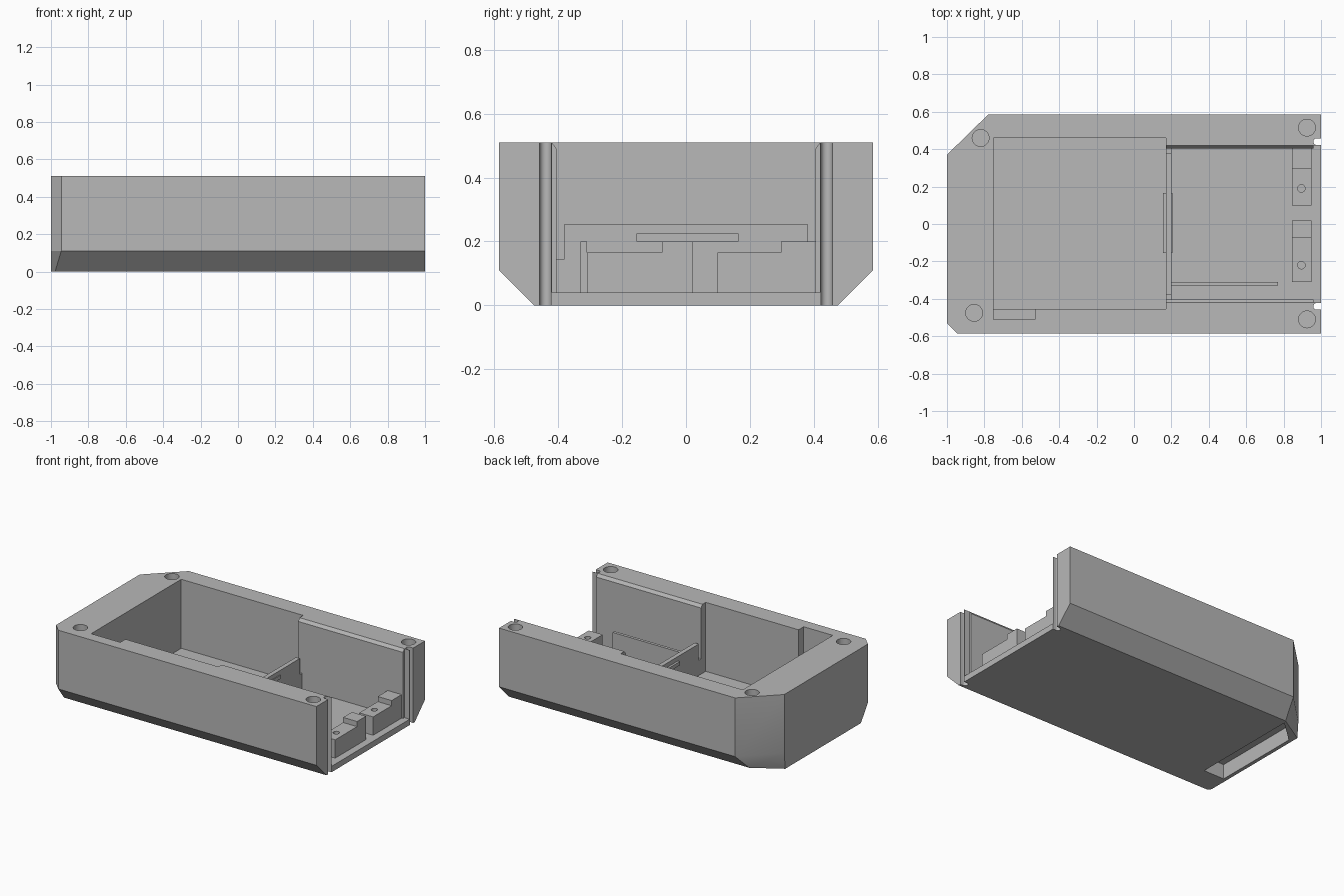
import bpy
import bmesh
from mathutils import Matrix

old = bpy.data.objects.get("Cube")
if old:
    bpy.data.objects.remove(old, do_unlink=True)

grey = bpy.data.materials.new("matte grey")
grey.use_nodes = True
colour = (0.48, 0.48, 0.48, 1)
grey.diffuse_color = colour
grey.node_tree.nodes["Principled BSDF"].inputs["Base Color"].default_value = colour


def finish(name, bm):
    bmesh.ops.recalc_face_normals(bm, faces=bm.faces)
    mesh = bpy.data.meshes.new(name)
    bm.to_mesh(mesh)
    bm.free()
    mesh.materials.append(grey)
    obj = bpy.data.objects.new(name, mesh)
    bpy.context.collection.objects.link(obj)
    return obj


def loft(name, rings):
    """Solid through matching rings of 3D points."""
    bm = bmesh.new()
    loops = [[bm.verts.new(p) for p in ring] for ring in rings]
    n = len(loops[0])
    for a, b in zip(loops, loops[1:]):
        for i in range(n):
            j = (i + 1) % n
            bm.faces.new((a[i], a[j], b[j], b[i]))
    bm.faces.new(loops[0])
    bm.faces.new(loops[-1])
    return finish(name, bm)


def box(name, x, y, z):
    ring = [(x[0], y[0]), (x[1], y[0]), (x[1], y[1]), (x[0], y[1])]
    return loft(name, [[(*p, h) for p in ring] for h in z])


def along_x(name, x, profile):
    return loft(name, [[(s, *p) for p in profile] for s in x])


def cylinder(name, x, y, r, z):
    bm = bmesh.new()
    bmesh.ops.create_cone(bm, cap_ends=True, segments=32, radius1=r, radius2=r,
                          depth=z[1] - z[0],
                          matrix=Matrix.Translation((x, y, (z[0] + z[1]) / 2)))
    return finish(name, bm)


def cut(target, cutters):
    for c in cutters:
        c.hide_render = True
        mod = target.modifiers.new("cut", 'BOOLEAN')
        mod.operation = 'DIFFERENCE'
        mod.solver = 'EXACT'
        mod.object = c
        bpy.context.view_layer.objects.active = target
        bpy.ops.object.modifier_apply(modifier=mod.name)
        bpy.data.objects.remove(c, do_unlink=True)


# Outer shell: cut corners and sloping lower sides
outline = [(1, -.585), (1, .585), (-.78, .585), (-1, .37), (-1, -.53), (-.945, -.585)]
base = [(1, -.475), (1, .475), (-.81, .475), (-1, .36), (-1, -.455), (-.978, -.475)]
shell = loft("case_shell", [[(*p, 0) for p in base],
                            [(*p, .11) for p in outline],
                            [(*p, .51) for p in outline]])

# Main cavity, open bay with bevelled rims, side pocket
half = [(.405, .04), (.405, .49), (.42, .51), (.42, .6)]
bay = half + [(-y, z) for y, z in reversed(half)]
cutters = [
    box("cavity_cutter", (-.75, .17), (-.455, .46), (.04, .6)),
    along_x("bay_cutter", (.16, 1.1), bay),
    box("pocket_cutter", (-.75, -.53), (-.51, -.44), (.15, .6)),
    box("mouth_cutter", (.96, 1.1), (-.42, .42), (.04, .6)),
]

# Finger recess under the closed end
grip = [(-.82, -.31), (-.975, -.31), (-.975, .31), (-.82, .45)]
cutters.append(loft("grip_cutter", [[(*p, z) for p in grip] for z in (-.1, .1)]))

# Screw holes and cover grooves
for x, y in [(.925, .515), (.925, -.51), (-.82, .46), (-.855, -.475)]:
    cutters.append(cylinder("screw_cutter", x, y, .045, (.2, .6)))
for y in (-.44, .44):
    cutters.append(cylinder("groove_cutter", .977, y, .018, (-.1, .6)))
    cutters.append(box("groove_mouth_cutter", (.977, 1.1), (y - .018, y + .018), (-.1, .6)))
cut(shell, cutters)

# Cross partition with low feet and a middle tab
box("partition", (.17, .2), (-.38, .38), (.03, .255))
for side, name in ((-1, "right"), (1, "left")):
    ys = sorted((side * .375, side * .41))
    box(name + "_partition_foot", (.17, .2), ys, (.03, .145))
box("partition_tab", (.155, .205), (-.155, .165), (.2, .225))

# Long guide rib
box("guide_rib", (.19, .77), (-.33, -.31), (.03, .2))

# Stepped mounting blocks with a screw hole each
for name, y0, step, y1, hole in (("left", .098, .298, .41, .19),
                                 ("right", -.31, -.075, .02, -.22)):
    profile = [(y0, .03), (y1, .03), (y1, .2), (step, .2), (step, .165), (y0, .165)]
    block = along_x(name + "_mounting_block", (.845, .95), profile)
    cut(block, [cylinder("block_cutter", .895, hole, .02, (.07, .3))])

# Smooth the round holes, keep edges sharp
for obj in bpy.context.scene.objects:
    obj.select_set(obj.type == 'MESH')
bpy.context.view_layer.objects.active = shell
bpy.ops.object.shade_smooth_by_angle(angle=.4)
